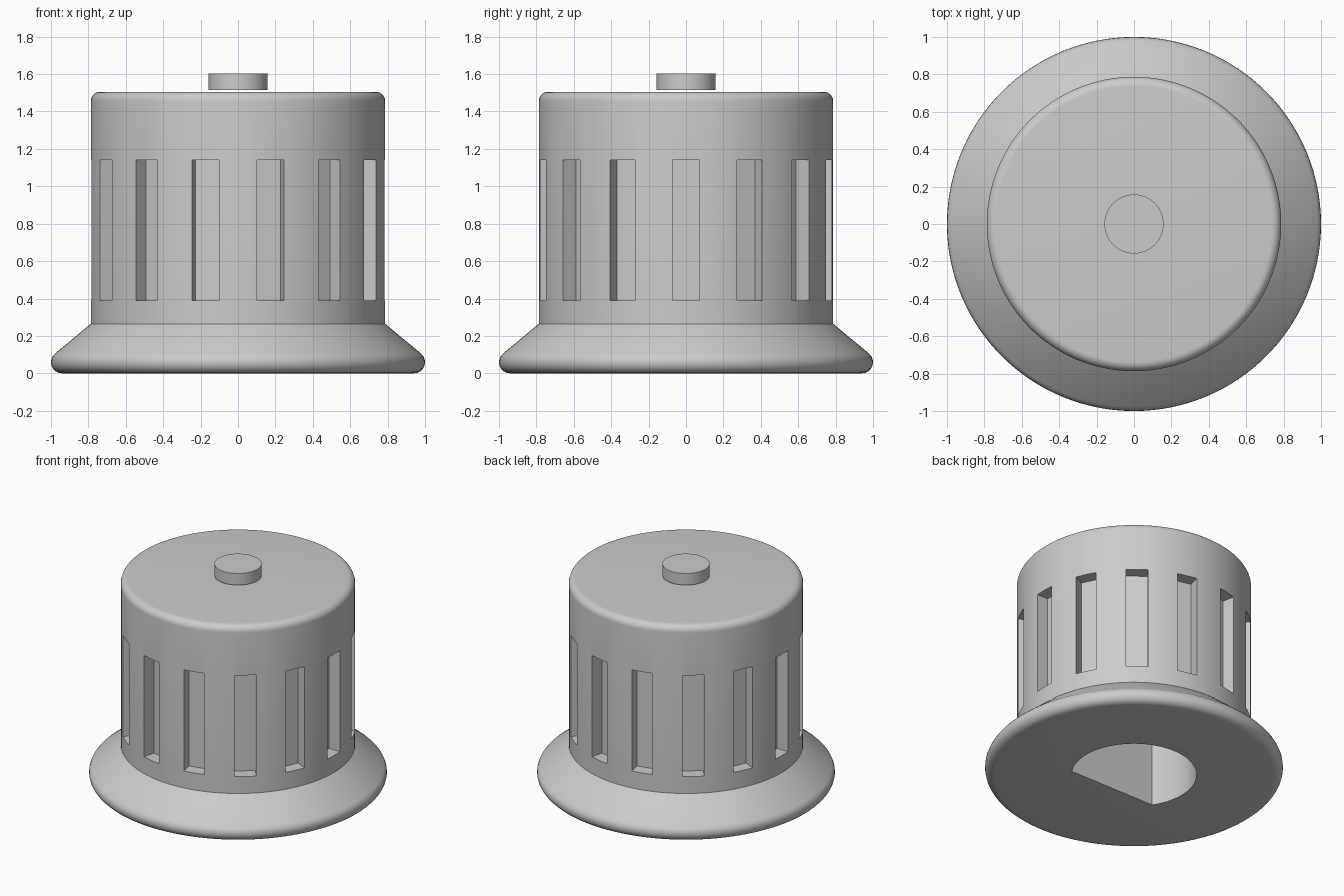
import bpy, bmesh
from math import cos, sin, tau, radians, sqrt, atan2
from mathutils import Matrix, Vector

if "Cube" in bpy.data.objects:
    bpy.data.objects.remove(bpy.data.objects["Cube"], do_unlink=True)

BODY_R = 0.787
SLOTS = 14

grey = bpy.data.materials.new("plain grey")
grey.use_nodes = True
grey.diffuse_color = (0.6, 0.6, 0.6, 1)
grey.node_tree.nodes["Principled BSDF"].inputs["Base Color"].default_value = (0.6, 0.6, 0.6, 1)


def make_object(name, bm):
    bmesh.ops.recalc_face_normals(bm, faces=bm.faces)
    mesh = bpy.data.meshes.new(name)
    bm.to_mesh(mesh)
    bm.free()
    mesh.materials.append(grey)
    obj = bpy.data.objects.new(name, mesh)
    bpy.context.collection.objects.link(obj)
    return obj


def arc(cx, cz, r, start, end, steps=8):
    """Points of a fillet in the (radius, height) plane."""
    angles = [radians(start + (end - start) * i / steps) for i in range(steps + 1)]
    return [(cx + r * cos(a), cz + r * sin(a)) for a in angles]


def lathe(name, profile, segments=128):
    """Revolve a profile that starts and ends on the axis."""
    bm = bmesh.new()
    verts = [bm.verts.new((r, 0, z)) for r, z in profile]
    edges = [bm.edges.new(pair) for pair in zip(verts, verts[1:])]
    bmesh.ops.spin(bm, geom=verts + edges, axis=(0, 0, 1), cent=(0, 0, 0),
                   angle=tau, steps=segments, use_duplicate=False)
    bmesh.ops.remove_doubles(bm, verts=bm.verts, dist=1e-5)
    return make_object(name, bm)


def cut(target, cutter):
    mod = target.modifiers.new("cut", 'BOOLEAN')
    mod.operation = 'DIFFERENCE'
    mod.solver = 'EXACT'
    mod.object = cutter
    bpy.context.view_layer.objects.active = target
    bpy.ops.object.modifier_apply(modifier=mod.name)
    bpy.data.objects.remove(cutter, do_unlink=True)


def shade(obj):
    bpy.ops.object.select_all(action='DESELECT')
    obj.select_set(True)
    bpy.context.view_layer.objects.active = obj
    bpy.ops.object.shade_smooth_by_angle(angle=radians(30))


# Knob body with rounded top and flared skirt
knob = lathe("knob_body", [(0, 0)] + arc(0.94, 0.06, 0.06, -90, 50)
             + [(BODY_R, 0.265)] + arc(BODY_R - 0.05, 1.455, 0.05, 0, 90) + [(0, 1.505)])

# Grip slots around the side
bm = bmesh.new()
for i in range(SLOTS):
    place = (Matrix.Rotation(tau * i / SLOTS, 4, 'Z')
             @ Matrix.Translation((0.795, 0, 0.765))
             @ Matrix.Diagonal((0.2, 0.147, 0.75, 1)))
    bmesh.ops.create_cube(bm, size=1, matrix=place)
cut(knob, make_object("slot_cutter", bm))

# D-shaped shaft socket, flat towards the front
SOCKET_R, FLAT_Y, DEPTH = 0.42, -0.23, 0.9
start = atan2(FLAT_Y, sqrt(SOCKET_R ** 2 - FLAT_Y ** 2))
sweep = tau / 2 - 2 * start
bm = bmesh.new()
outline = [bm.verts.new((SOCKET_R * cos(start + sweep * i / 64),
                         SOCKET_R * sin(start + sweep * i / 64), -0.1)) for i in range(65)]
base = bm.faces.new(outline)
top = bmesh.ops.extrude_face_region(bm, geom=[base])["geom"]
bmesh.ops.translate(bm, vec=Vector((0, 0, DEPTH + 0.1)),
                    verts=[v for v in top if isinstance(v, bmesh.types.BMVert)])
cut(knob, make_object("socket_cutter", bm))
shade(knob)

# Small disc hovering just above the top
disc = lathe("top_disc", [(0, 1.516), (0.158, 1.516), (0.158, 1.602), (0, 1.602)], 64)
shade(disc)
